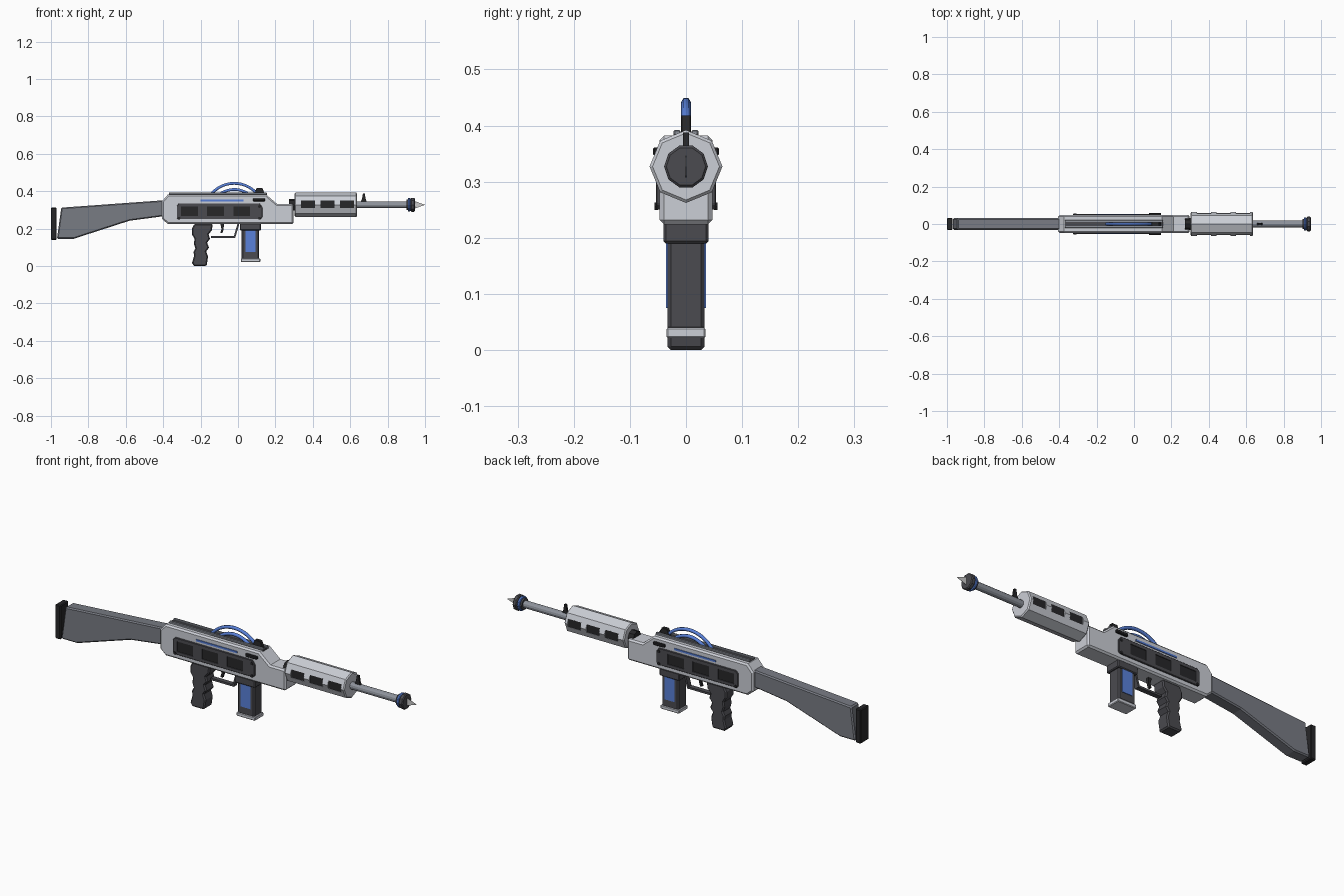
import bpy, bmesh, math
from mathutils import Matrix

if "Cube" in bpy.data.objects:
    bpy.data.objects.remove(bpy.data.objects["Cube"])

COLORS = {
    "silver": (0.60, 0.62, 0.67, 1), "steel": (0.27, 0.29, 0.33, 1),
    "stock": (0.19, 0.20, 0.23, 1), "dark": (0.07, 0.07, 0.08, 1),
    "black": (0.02, 0.02, 0.022, 1), "blue": (0.10, 0.22, 0.70, 1),
}
MATS = {}
AXIS_Z = 0.327  # height of the barrel line


def paint(obj, color):
    if color:
        if color not in MATS:
            MATS[color] = bpy.data.materials.new(color)
            MATS[color].diffuse_color = COLORS[color]
        obj.data.materials.append(MATS[color])


def finish(name, bm, color=None, bevel=0, mirror=False, angle=25):
    bmesh.ops.recalc_face_normals(bm, faces=bm.faces)
    mesh = bpy.data.meshes.new(name)
    bm.to_mesh(mesh)
    bm.free()
    obj = bpy.data.objects.new(name, mesh)
    bpy.context.collection.objects.link(obj)
    paint(obj, color)
    if bevel:
        m = obj.modifiers.new("Bevel", "BEVEL")
        m.width, m.segments, m.limit_method = bevel, 1, "ANGLE"
        m.angle_limit = math.radians(angle)
    if mirror:
        m = obj.modifiers.new("Mirror", "MIRROR")
        m.use_axis = (False, True, False)
    return obj


def add_prism(bm, pts, y0, y1):
    """Extrude an x-z profile from y0 to y1."""
    face = bm.faces.new([bm.verts.new((x, y0, z)) for x, z in pts])
    ext = bmesh.ops.extrude_face_region(bm, geom=[face])["geom"]
    verts = [v for v in ext if isinstance(v, bmesh.types.BMVert)]
    bmesh.ops.translate(bm, vec=(0, y1 - y0, 0), verts=verts)


def rect(x0, x1, z0, z1):
    return [(x0, z0), (x1, z0), (x1, z1), (x0, z1)]


def prism(name, pts, y0, y1, color=None, **kw):
    bm = bmesh.new()
    add_prism(bm, pts, y0, y1)
    return finish(name, bm, color, **kw)


def tube(name, x0, x1, r, sides, color, **kw):
    """Faceted cylinder along the barrel line."""
    bm = bmesh.new()
    bmesh.ops.create_cone(bm, cap_ends=True, segments=sides, radius1=r, radius2=r, depth=x1 - x0)
    bm.transform(Matrix.Translation(((x0 + x1) / 2, 0, AXIS_Z)) @ Matrix.Rotation(math.pi / 2, 4, "Y"))
    return finish(name, bm, color, **kw)


def cut(obj, name, rects, y0, y1, both=False):
    bm = bmesh.new()
    for r in rects:
        add_prism(bm, rect(*r), y0, y1)
        if both:
            add_prism(bm, rect(*r), -y1, -y0)
    cutter = finish(name, bm)
    cutter.hide_render = True
    cutter.display_type = "WIRE"
    m = obj.modifiers.new("Cut", "BOOLEAN")
    m.object, m.operation, m.solver = cutter, "DIFFERENCE", "EXACT"


# Shoulder stock and butt plate
prism("stock", [(-0.39, 0.352), (-0.945, 0.312), (-0.968, 0.145), (-0.88, 0.145), (-0.58, 0.242), (-0.39, 0.267)],
      -0.031, 0.031, "stock", bevel=0.006)
prism("butt_plate", rect(-1.0, -0.97, 0.14, 0.312), -0.033, 0.033, "black", bevel=0.004)

# Receiver body
prism("receiver", [(-0.375, 0.224), (-0.407, 0.252), (-0.407, 0.345), (-0.375, 0.382), (0.15, 0.382),
                   (0.21, 0.331), (0.298, 0.331), (0.298, 0.224)], -0.047, 0.047, "silver", bevel=0.008, angle=60)

# Grooved top rail
rail = prism("top_rail_base", rect(-0.37, 0.155, 0.376, 0.385), -0.022, 0.022, "dark")
prism("top_rail_lip", rect(-0.37, 0.155, 0.378, 0.392), 0.01, 0.022, "steel", bevel=0.002, mirror=True)

# Side panels with three windows each
panel = prism("side_panel", [(-0.32, 0.25), (0.12, 0.25), (0.13, 0.26), (0.13, 0.315), (0.115, 0.335),
                             (-0.315, 0.335), (-0.327, 0.322), (-0.327, 0.257)], 0.044, 0.0535, "dark", bevel=0.002)
cut(panel, "panel_window_cutter", [(x, x + 0.09, 0.266, 0.318) for x in (-0.305, -0.165, -0.025)], 0.049, 0.07)
m = panel.modifiers.new("Mirror", "MIRROR")
m.use_axis = (False, True, False)
for i, x in enumerate((-0.305, -0.165, -0.025)):
    prism(f"panel_window_{i + 1}", rect(x, x + 0.09, 0.266, 0.318), 0.046, 0.0495, "black", mirror=True)
prism("side_light_strip", rect(-0.20, 0.03, 0.346, 0.355), 0.045, 0.051, "blue", mirror=True)
prism("side_latch", rect(0.08, 0.145, 0.346, 0.361), 0.045, 0.059, "black", bevel=0.003, mirror=True)
for i, (x, z) in enumerate(((0.115, 0.256), (0.115, 0.318), (-0.315, 0.256))):
    prism(f"panel_bolt_{i + 1}", [(x + 0.008 * math.cos(a * math.pi / 3), z + 0.008 * math.sin(a * math.pi / 3))
                                  for a in range(6)], 0.05, 0.056, "black", mirror=True)

# Arched blue conduits on top
for name, radius in (("outer_conduit", 0.16), ("inner_conduit", 0.127)):
    curve = bpy.data.curves.new(name, "CURVE")
    curve.dimensions = "3D"
    curve.bevel_depth, curve.bevel_resolution = 0.0085, 1
    curve.use_fill_caps = True
    start = math.asin(0.095 / radius)
    spline = curve.splines.new("POLY")
    spline.points.add(16)
    for i, p in enumerate(spline.points):
        a = start + (math.pi - 2 * start) * i / 16
        p.co = (-0.02 + radius * math.cos(a), 0, 0.282 + radius * math.sin(a), 1)
    obj = bpy.data.objects.new(name, curve)
    bpy.context.collection.objects.link(obj)
    paint(obj, "blue")
prism("conduit_socket", [(0.085, 0.382), (0.10, 0.418), (0.13, 0.418), (0.145, 0.382)], -0.009, 0.009, "black", bevel=0.002)

# Octagonal handguard with side slots
guard = tube("handguard", 0.303, 0.637, 0.065, 8, "silver", bevel=0.005, angle=60)
slots = [(x, x + 0.073, 0.309, 0.349) for x in (0.338, 0.442, 0.546)]
cut(guard, "handguard_slot_cutter", slots, 0.052, 0.08, both=True)
for i, s in enumerate(slots):
    prism(f"handguard_slot_{i + 1}", rect(*s), 0.045, 0.056, "black", mirror=True)
tube("barrel_collar", 0.273, 0.31, 0.031, 8, "black")

# Barrel, sight, muzzle and flat tip
tube("barrel", 0.63, 0.93, 0.018, 12, "steel")
prism("front_sight", [(0.655, 0.338), (0.69, 0.338), (0.682, 0.36), (0.678, 0.388), (0.668, 0.388), (0.663, 0.36)],
      -0.005, 0.005, "black")
tube("muzzle_neck", 0.90, 0.93, 0.028, 12, "dark")
tube("muzzle_ring", 0.908, 0.921, 0.036, 12, "blue", bevel=0.003, angle=60)
tube("muzzle_cap", 0.923, 0.945, 0.039, 10, "dark", bevel=0.004, angle=60)
prism("muzzle_tip", [(0.944, 0.307), (1.0, AXIS_Z), (0.944, 0.347)], -0.0005, 0.0005)

# Pistol grip with finger grooves
prism("pistol_grip", [(-0.232, 0.226), (-0.135, 0.226), (-0.14, 0.19), (-0.157, 0.17), (-0.15, 0.145), (-0.165, 0.125),
                      (-0.155, 0.098), (-0.17, 0.078), (-0.16, 0.05), (-0.168, 0.0), (-0.235, 0.0), (-0.246, 0.015),
                      (-0.235, 0.055), (-0.238, 0.075), (-0.228, 0.095), (-0.236, 0.12), (-0.232, 0.145), (-0.247, 0.17),
                      (-0.247, 0.2)], -0.033, 0.033, "dark", bevel=0.006, angle=60)

# Trigger and guard
prism("trigger_guard", [(-0.145, 0.15), (-0.015, 0.15), (0.008, 0.228), (-0.002, 0.228), (-0.022, 0.16), (-0.145, 0.16)],
      -0.012, 0.012, "dark")
prism("trigger", [(-0.095, 0.228), (-0.075, 0.228), (-0.077, 0.195), (-0.084, 0.175), (-0.094, 0.178), (-0.088, 0.197)],
      -0.006, 0.006, "black")

# Magazine
prism("magazine_well", rect(0.01, 0.122, 0.19, 0.228), -0.04, 0.04, "dark", bevel=0.004)
prism("magazine", rect(0.02, 0.113, 0.035, 0.2), -0.033, 0.033, "dark", bevel=0.006)
prism("magazine_light", rect(0.04, 0.094, 0.075, 0.19), 0.03, 0.036, "blue", mirror=True)
prism("magazine_base", rect(0.015, 0.119, 0.021, 0.04), -0.035, 0.035, "silver", bevel=0.003)

for m in bpy.data.materials:
    if m.users and not m.is_grease_pencil:
        m.use_nodes = True
        m.node_tree.nodes["Principled BSDF"].inputs["Base Color"].default_value = m.diffuse_color
